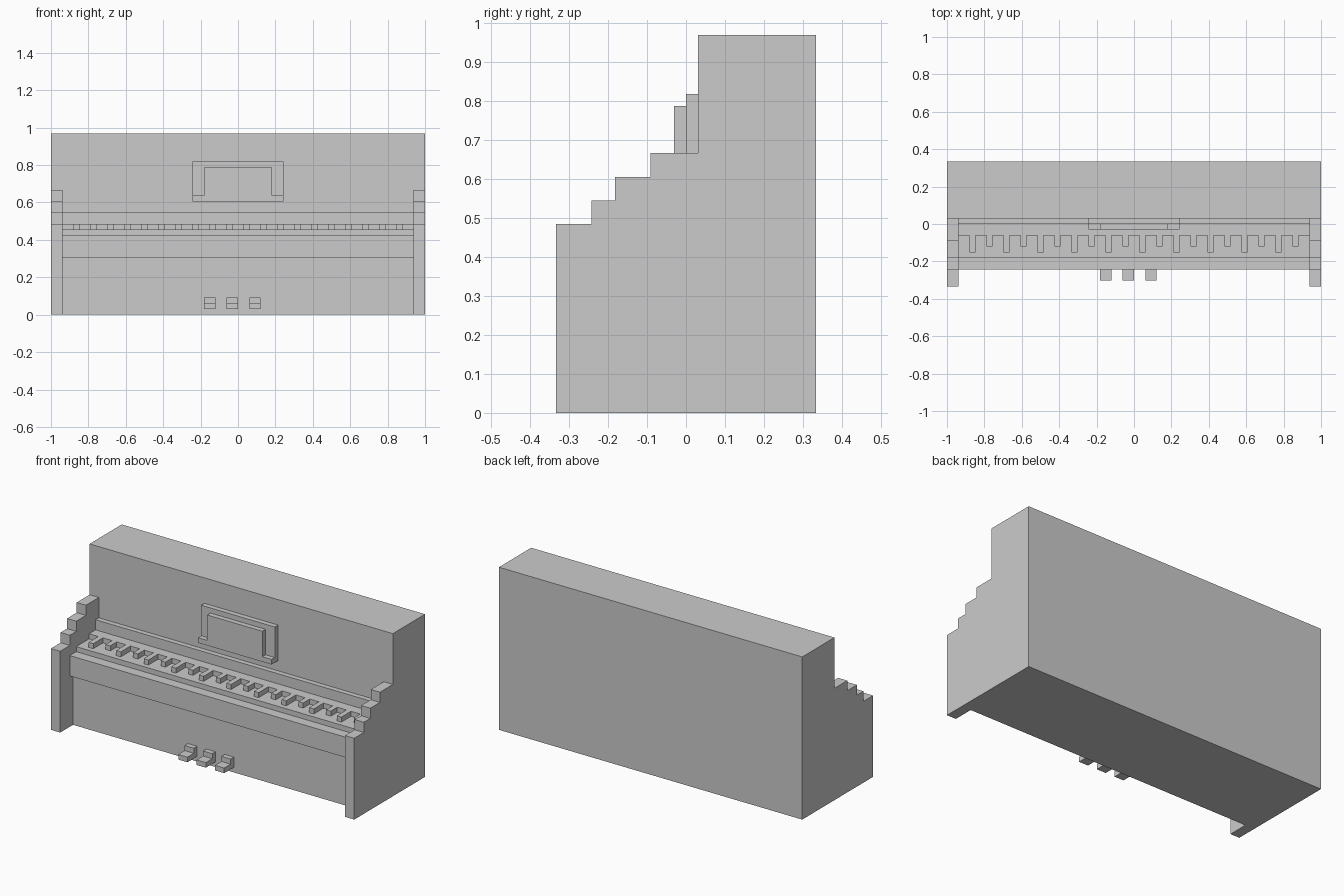
import bpy, bmesh

if "Cube" in bpy.data.objects:
    bpy.data.objects.remove(bpy.data.objects["Cube"])

U = 2 / 66  # the model sits on a regular grid: 66 wide, 22 deep, 32 high


def extrude_profile(name, profile, x0, x1):
    """Extrude a (y, z) outline, given in grid units, from x0 to x1."""
    bm = bmesh.new()
    base = bm.faces.new([bm.verts.new((x0 * U, y * U, z * U)) for y, z in profile])
    ext = bmesh.ops.extrude_face_region(bm, geom=[base])
    verts = [g for g in ext["geom"] if isinstance(g, bmesh.types.BMVert)]
    bmesh.ops.translate(bm, verts=verts, vec=((x1 - x0) * U, 0, 0))
    bmesh.ops.recalc_face_normals(bm, faces=bm.faces)
    mesh = bpy.data.meshes.new(name)
    bm.to_mesh(mesh)
    bm.free()
    obj = bpy.data.objects.new(name, mesh)
    bpy.context.collection.objects.link(obj)
    return obj


def box(name, x0, x1, y0, y1, z0, z1):
    return extrude_profile(name, [(y0, z0), (y1, z0), (y1, z1), (y0, z1)], x0, x1)


# Tall rear cabinet
box("cabinet", -33, 33, 1, 11, 0, 32)

# Stepped side cheeks
cheek = [(-11, 0), (1, 0), (1, 22), (-3, 22), (-3, 20), (-6, 20),
         (-6, 18), (-8, 18), (-8, 16), (-11, 16)]
extrude_profile("left_cheek", cheek, -33, -31)
extrude_profile("right_cheek", cheek, 31, 33)

# Lower panel, overhanging keybed, white key surface and stepped fallboard
core = [(-7, 0), (1, 0), (1, 18), (0, 18), (0, 16), (-2, 16), (-2, 15),
        (-6, 15), (-6, 14), (-8, 14), (-8, 10), (-7, 10)]
extrude_profile("keybed_and_panel", core, -31, 31)

# Raised keys, alternating long and short
for i in range(20):
    x = -29 + 3 * i
    front = -5 if i % 2 == 0 else -4
    box(f"black_key_{i + 1}", x, x + 1, front, -2, 15, 16)

# Music stand: back board, sheet and bottom ledge
box("stand_board", -8, 8, 0, 1, 20, 27)
stand_front = box("stand_ledge", -8, 8, -1, 0, 20, 21)
box("music_sheet", -6, 6, -1, 0, 21, 26)

# Three stepped pedals
pedal = [(-10, 1), (-7, 1), (-7, 3), (-8, 3), (-8, 2), (-10, 2)]
for i, x in enumerate((-6, -2, 2)):
    extrude_profile(f"pedal_{i + 1}", pedal, x, x + 2)
